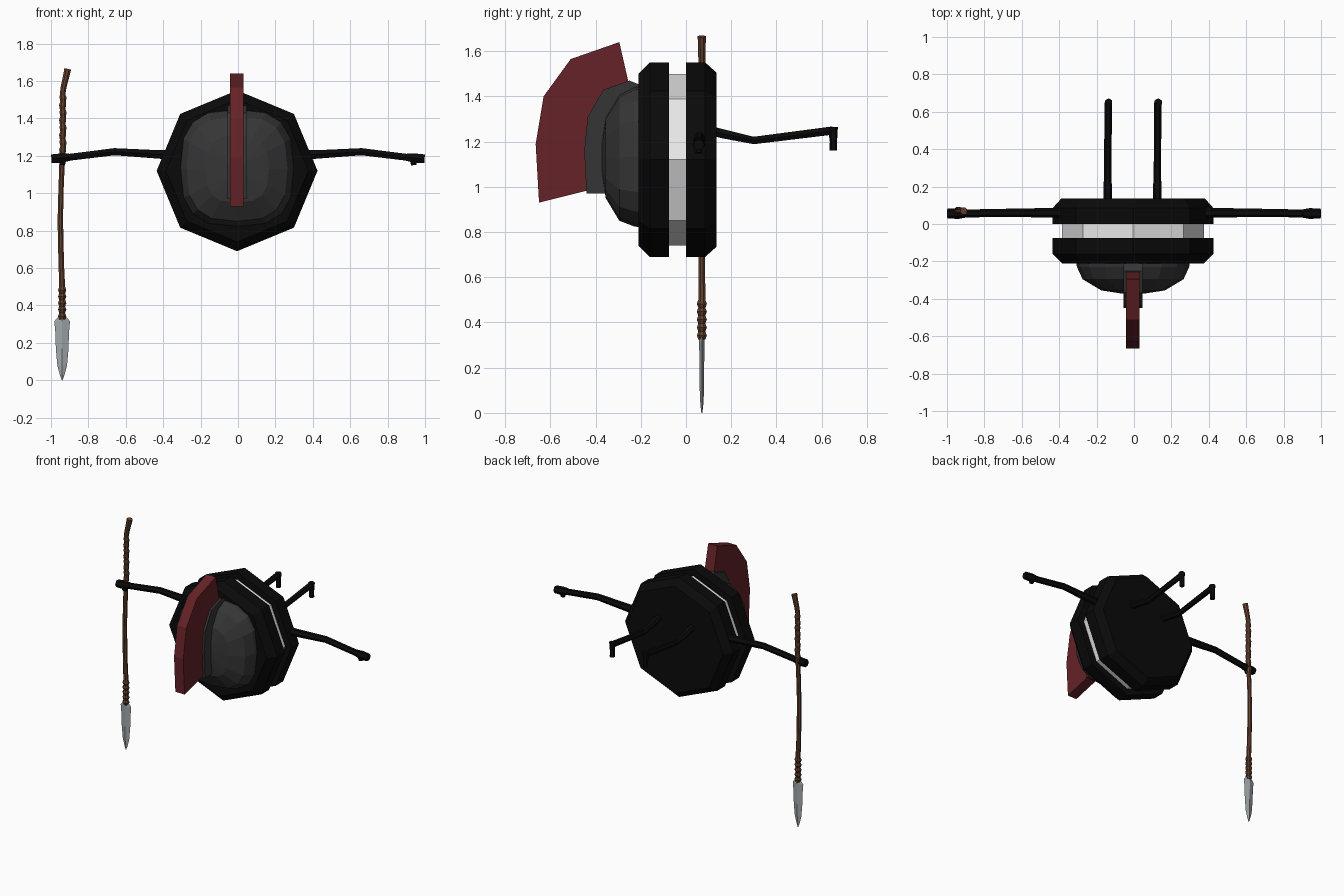
import bpy, bmesh, math
from mathutils import Vector

if "Cube" in bpy.data.objects:
    bpy.data.objects.remove(bpy.data.objects["Cube"])


def material(name, rgb):
    m = bpy.data.materials.new(name)
    m.diffuse_color = (*rgb, 1)
    m.use_nodes = True
    m.node_tree.nodes["Principled BSDF"].inputs["Base Color"].default_value = m.diffuse_color
    return m


BLACK = material("black", (0.003, 0.003, 0.003))
CREAM = material("cream", (0.8, 0.8, 0.8))
GREY = material("dark grey", (0.036, 0.036, 0.036))
RED = material("dark red", (0.13, 0.016, 0.02))
WOOD = material("wood brown", (0.12, 0.052, 0.026))
STEEL = material("steel", (0.36, 0.39, 0.41))


def finish(name, bm, mat):
    bmesh.ops.recalc_face_normals(bm, faces=bm.faces)
    me = bpy.data.meshes.new(name)
    bm.to_mesh(me)
    bm.free()
    me.materials.append(mat)
    ob = bpy.data.objects.new(name, me)
    bpy.context.collection.objects.link(ob)
    return ob


def loft(name, rings, mat):
    """Skin a list of equal-length point rings and cap both ends."""
    bm = bmesh.new()
    vs = [[bm.verts.new(p) for p in ring] for ring in rings]
    n = len(vs[0])
    for a, b in zip(vs, vs[1:]):
        for i in range(n):
            j = (i + 1) % n
            bm.faces.new((a[i], a[j], b[j], b[i]))
    bm.faces.new(vs[0])
    bm.faces.new(vs[-1])
    return finish(name, bm, mat)


def ring_y(y, rx, rz, cx, cz, n, power=2.0):
    """Ring facing y; a power over 2 squares off the outline."""
    pts = []
    for k in range(n):
        c, s = math.cos(2 * math.pi * k / n), math.sin(2 * math.pi * k / n)
        pts.append((cx + rx * math.copysign(abs(c) ** (2 / power), c), y,
                    cz + rz * math.copysign(abs(s) ** (2 / power), s)))
    return pts


def tube(name, path, mat, n=6):
    """Tube along (x, y, z, radius) stations."""
    pts = [Vector(p[:3]) for p in path]
    rings = []
    for i, p in enumerate(pts):
        d = (pts[min(i + 1, len(pts) - 1)] - pts[max(i - 1, 0)]).normalized()
        ref = Vector((0, 1, 0)) if abs(d.y) < 0.6 else Vector((1, 0, 0))
        u = d.cross(ref).normalized()
        v = d.cross(u)
        r = path[i][3]
        rings.append([p + r * (math.cos(a) * u + math.sin(a) * v)
                      for a in (2 * math.pi * (k + 0.5) / n for k in range(n))])
    return loft(name, rings, mat)


def plate(name, outline, x0, x1, mat):
    """Side-on (y, z) outline extruded across x."""
    return loft(name, [[(x, y, z) for y, z in outline] for x in (x0, x1)], mat)


CX, CZ = -0.005, 1.12

# sandwich body: two chamfered octagonal discs around a pale filling
for name, prof, mat in (
        ("front_disc", [(-0.21, 0.38), (-0.16, 0.43), (-0.075, 0.43)], BLACK),
        ("filling", [(-0.08, 0.38), (0.005, 0.38)], CREAM),
        ("back_disc", [(0.0, 0.43), (0.085, 0.43), (0.135, 0.385)], BLACK)):
    loft(name, [ring_y(y, r, r, CX, CZ, 8) for y, r in prof], mat)

# helmet dome, a rounded square in outline
loft("helmet", [ring_y(y, rx, rz, CX, z, 16, 2.8) for y, rx, rz, z in (
    (-0.20, 0.305, 0.315, 1.135), (-0.23, 0.30, 0.31, 1.135),
    (-0.295, 0.27, 0.28, 1.13), (-0.355, 0.17, 0.18, 1.13),
    (-0.372, 0.06, 0.07, 1.13))], GREY)

# crest holder and crest
holder = [(-0.44, 0.97), (-0.45, 1.16), (-0.435, 1.31), (-0.365, 1.43), (-0.25, 1.47)]
plate("crest_holder", holder + [(-0.2, 1.45), (-0.2, 1.3), (-0.3, 1.1), (-0.33, 0.97)],
      -0.055, 0.045, GREY)
plate("crest", [(-0.65, 0.93), (-0.665, 1.19), (-0.63, 1.40), (-0.51, 1.565),
                (-0.295, 1.64), (-0.255, 1.465), (-0.36, 1.42), (-0.425, 1.31),
                (-0.44, 1.16), (-0.43, 0.985)], -0.043, 0.03, RED)

for s, side in ((-1, "left"), (1, "right")):
    # arm, hand and thumb
    tube(side + "_arm", [(s * x, y, z, r) for x, y, z, r in (
        (0.36, 0.06, 1.205, 0.029), (0.43, 0.06, 1.208, 0.026),
        (0.66, 0.06, 1.222, 0.022), (0.92, 0.056, 1.19, 0.021))], BLACK)
    tube(side + "_hand", [(s * x, y, z, r) for x, y, z, r in (
        (0.90, 0.056, 1.193, 0.022), (0.94, 0.056, 1.188, 0.029),
        (0.998, 0.056, 1.185, 0.026))], BLACK)
    tube(side + "_thumb", [(s * 0.935, 0.056, 1.19, 0.02),
                           (s * 0.94, 0.056, 1.15, 0.017)], BLACK)
    # leg and dangling foot
    x = 0.1325 * s - 0.008
    tube(side + "_leg", [(x, 0.10, 1.25, 0.024), (x, 0.17, 1.233, 0.023),
                         (x, 0.30, 1.205, 0.019), (x + 0.003, 0.65, 1.249, 0.021)], BLACK)
    tube(side + "_foot", [(x + 0.005, 0.65, 1.265, 0.022),
                          (x + 0.005, 0.652, 1.20, 0.016),
                          (x + 0.005, 0.652, 1.16, 0.017)], BLACK)

# spear shaft with ridged bindings near the blade and along the top
SY = 0.07
shaft = []
for i in range(11):
    shaft.append((-0.94, SY, 0.325 + 0.0175 * i, 0.024 if i % 2 else 0.017))
shaft += [(-0.945, SY, 0.62, 0.016), (-0.95, SY, 0.85, 0.016),
          (-0.947, SY, 1.0, 0.015), (-0.94, SY, 1.18, 0.016)]
for i in range(17):
    shaft.append((-0.938 + 0.003 * (i % 4 > 1), SY, 1.21 + 0.02 * i,
                  0.02 if i % 2 else 0.016))
shaft += [(-0.932, SY, 1.57, 0.017), (-0.92, SY, 1.62, 0.018), (-0.91, SY, 1.665, 0.02)]
tube("spear_shaft", shaft, WOOD, 8)

# spear blade, diamond in section
loft("spear_blade", [[(-0.94 - w, SY, z), (-0.94, SY - t, z),
                      (-0.94 + w, SY, z), (-0.94, SY + t, z)]
                     for z, w, t in ((0.335, 0.025, 0.012), (0.315, 0.042, 0.012),
                                     (0.25, 0.036, 0.011), (0.17, 0.034, 0.010),
                                     (0.08, 0.026, 0.009), (0.03, 0.013, 0.006),
                                     (0.0, 0.002, 0.002))], STEEL)
